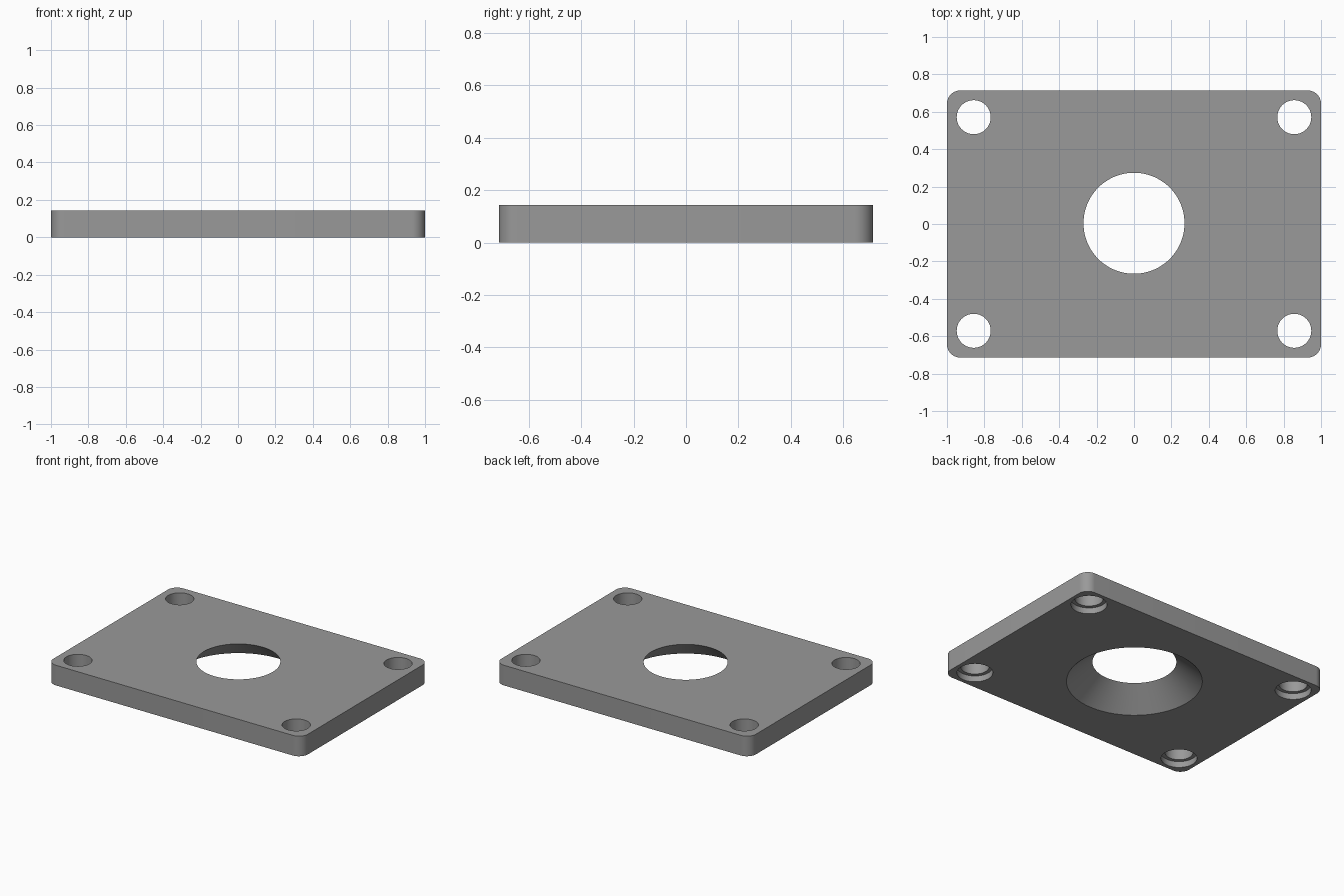
import bpy, bmesh, math

if "Cube" in bpy.data.objects:
    bpy.data.objects.remove(bpy.data.objects["Cube"])

HX, HY, T = 1.0, 0.714, 0.143      # half length, half width, thickness
CORNER = 0.071
OVER = 0.02                        # cutter overshoot

grey = bpy.data.materials.new("mid grey")
grey.diffuse_color = (0.32, 0.32, 0.32, 1)
grey.use_nodes = True
grey.node_tree.nodes["Principled BSDF"].inputs["Base Color"].default_value = grey.diffuse_color


def make_object(name, bm):
    bmesh.ops.recalc_face_normals(bm, faces=bm.faces)
    mesh = bpy.data.meshes.new(name)
    bm.to_mesh(mesh)
    bm.free()
    mesh.materials.append(grey)
    ob = bpy.data.objects.new(name, mesh)
    bpy.context.collection.objects.link(ob)
    return ob


def lathe(name, profile, x, y, segments):
    """Closed solid of revolution from (radius, z) points."""
    bm = bmesh.new()
    rings = []
    for r, z in profile:
        angles = [2 * math.pi * i / segments for i in range(segments)]
        rings.append([bm.verts.new((x + r * math.cos(a), y + r * math.sin(a), z)) for a in angles])
    for low, high in zip(rings, rings[1:]):
        for i in range(segments):
            j = (i + 1) % segments
            bm.faces.new((low[i], low[j], high[j], high[i]))
    bm.faces.new(rings[0][::-1])
    bm.faces.new(rings[-1])
    return make_object(name, bm)


# Plate with rounded vertical corners
bm = bmesh.new()
outline = []
for k, (sx, sy) in enumerate([(1, 1), (-1, 1), (-1, -1), (1, -1)]):
    for i in range(13):
        a = math.pi / 2 * (k + i / 12)
        outline.append(bm.verts.new((sx * (HX - CORNER) + CORNER * math.cos(a),
                                     sy * (HY - CORNER) + CORNER * math.sin(a), 0)))
base = bm.faces.new(outline)
top = bmesh.ops.extrude_face_region(bm, geom=[base])["geom"]
bmesh.ops.translate(bm, vec=(0, 0, T), verts=[v for v in top if isinstance(v, bmesh.types.BMVert)])
plate = make_object("mounting_plate", bm)

# Conical centre opening, wide on the underside
R_TOP, R_LOW = 0.27, 0.437
slope = (R_LOW - R_TOP) / T
cutters = [lathe("centre_cutter", [(R_LOW + slope * OVER, -OVER), (R_TOP - slope * OVER, T + OVER)],
                 0, 0.004, 96)]

# Bolt holes, counterbored from below
for sx in (-1, 1):
    for sy in (-1, 1):
        cutters.append(lathe("bolt_cutter",
                             [(0.116, -OVER), (0.116, 0.043), (0.091, 0.043), (0.091, T + OVER)],
                             sx * 0.857, sy * 0.571, 48))

# Cut the openings, then remove the cutters
bpy.context.view_layer.objects.active = plate
plate.select_set(True)
for cutter in cutters:
    mod = plate.modifiers.new("cut", 'BOOLEAN')
    mod.operation, mod.solver, mod.object = 'DIFFERENCE', 'EXACT', cutter
    bpy.ops.object.modifier_apply(modifier=mod.name)
    bpy.data.objects.remove(cutter)

bpy.ops.object.shade_smooth_by_angle(angle=math.radians(30))
